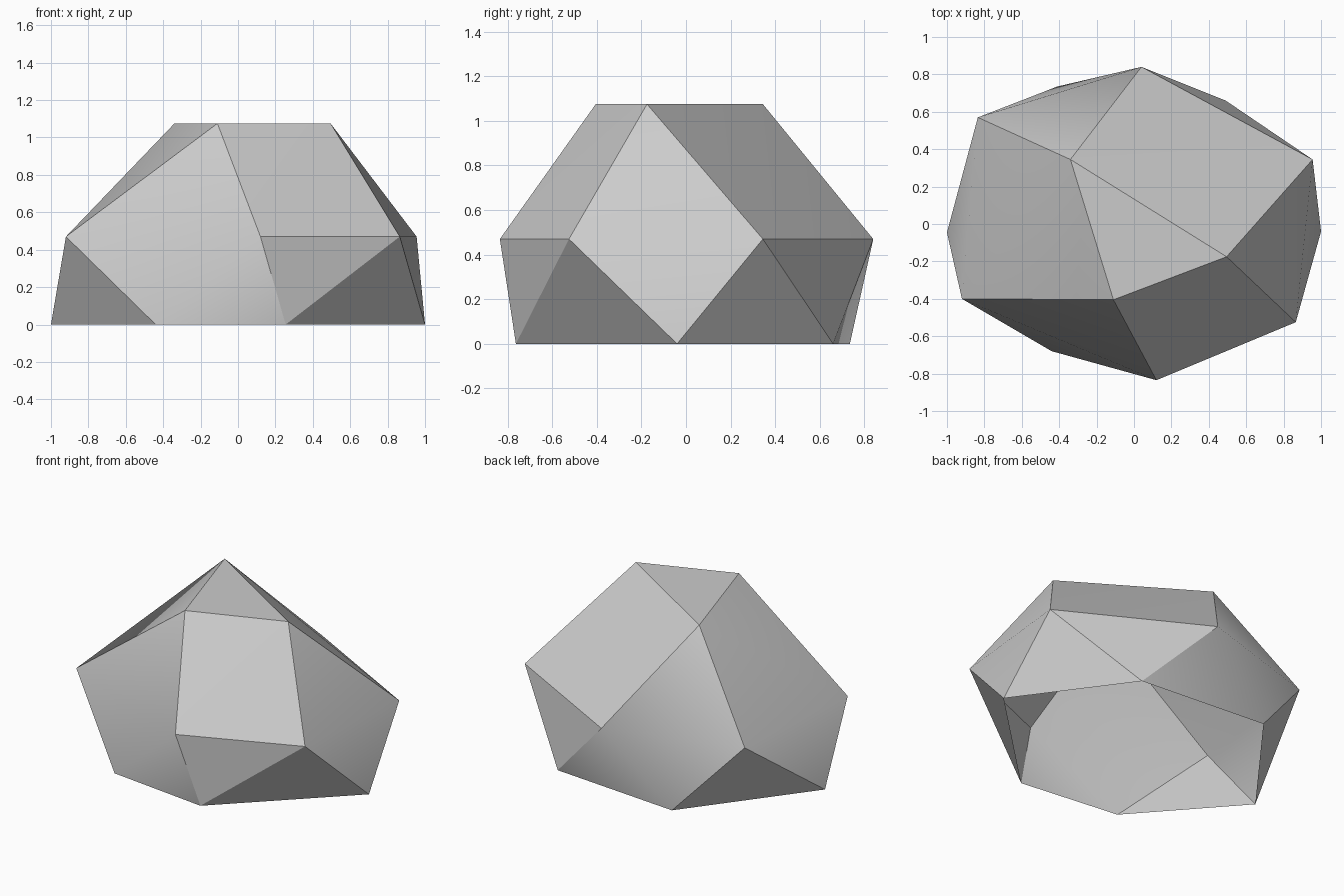
import bpy, bmesh, math

if "Cube" in bpy.data.objects:
    bpy.data.objects.remove(bpy.data.objects["Cube"])

# Rings of the faceted rock: height and outline points, counter-clockwise
rings = [
    (1.075, [(-0.34, 0.345), (-0.11, -0.405), (0.495, -0.175)]),
    (0.47, [(-0.92, -0.40), (0.12, -0.835), (0.865, -0.525),
            (0.955, 0.345), (0.04, 0.84), (-0.835, 0.57)]),
    (0.0, [(-1.0, -0.045), (-0.44, -0.68), (0.255, -0.763),
           (1.0, -0.04), (0.49, 0.66), (-0.41, 0.735)]),
]

# Skin the rings with a convex shell
bm = bmesh.new()
for z, outline in rings:
    for x, y in outline:
        bm.verts.new((x, y, z))
bmesh.ops.convex_hull(bm, input=list(bm.verts))

# Open underside
base = [f for f in bm.faces if all(v.co.z < 0.01 for v in f.verts)]
bmesh.ops.delete(bm, geom=base, context='FACES')
bmesh.ops.recalc_face_normals(bm, faces=list(bm.faces))
if max(bm.faces, key=lambda f: f.calc_center_median().z).normal.z < 0:
    bmesh.ops.reverse_faces(bm, faces=list(bm.faces))

mesh = bpy.data.meshes.new("rock")
bm.to_mesh(mesh)
bm.free()
rock = bpy.data.objects.new("rock", mesh)
bpy.context.collection.objects.link(rock)

# Soften only the shallow creases
bpy.context.view_layer.objects.active = rock
rock.select_set(True)
bpy.ops.object.shade_smooth_by_angle(angle=math.radians(30))
